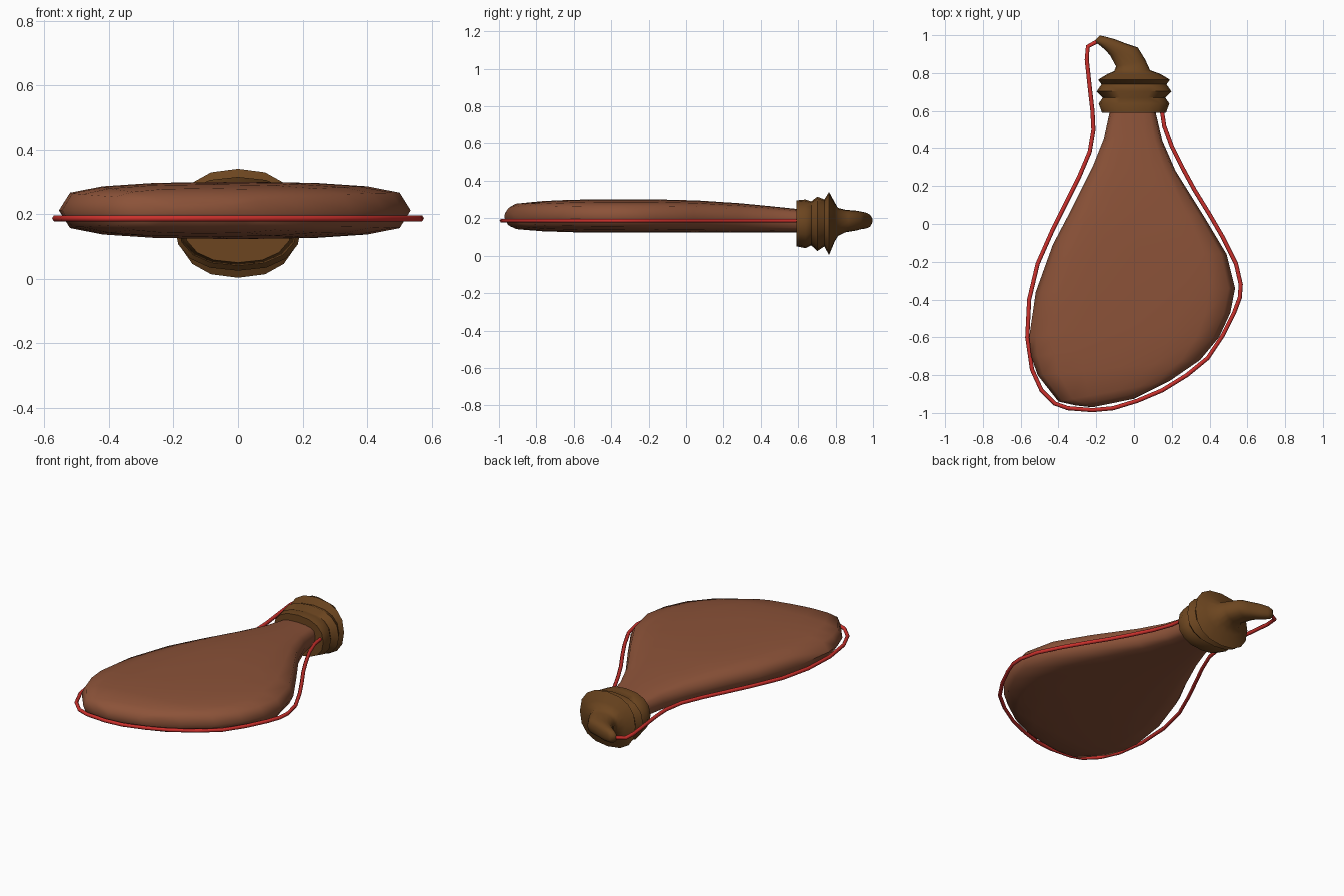
import bpy, bmesh, math


def material(name, rgb):
    m = bpy.data.materials.new(name)
    m.diffuse_color = (*rgb, 1)
    return m


def spow(v, e):
    return math.copysign(abs(v) ** e, v) if abs(v) > 1e-6 else 0.0


def loft(name, rows, mat, ex=1.0, ez=1.0, sides=16, angle=60):
    """Skin over rows of (left x, left y, right x, right y, bottom z, top z)."""
    bm = bmesh.new()
    rings = []
    for lx, ly, rx, ry, z0, z1 in rows:
        ring = []
        for k in range(sides):
            a = 2 * math.pi * k / sides
            u = (1 + spow(math.cos(a), ex)) / 2
            z = (z0 + z1) / 2 + (z1 - z0) / 2 * spow(math.sin(a), ez)
            ring.append(bm.verts.new((lx + (rx - lx) * u, ly + (ry - ly) * u, z)))
        rings.append(ring)
    for a, b in zip(rings, rings[1:]):
        for k in range(sides):
            n = (k + 1) % sides
            bm.faces.new((a[k], a[n], b[n], b[k]))
    bm.faces.new(rings[0])
    bm.faces.new(rings[-1])
    bmesh.ops.recalc_face_normals(bm, faces=bm.faces)
    me = bpy.data.meshes.new(name)
    bm.to_mesh(me)
    bm.free()
    ob = bpy.data.objects.new(name, me)
    bpy.context.collection.objects.link(ob)
    me.materials.append(mat)
    bpy.ops.object.select_all(action='DESELECT')
    bpy.context.view_layer.objects.active = ob
    ob.select_set(True)
    bpy.ops.object.shade_smooth_by_angle(angle=math.radians(angle))
    return ob


leather = material("leather", (0.26, 0.085, 0.04))
wood = material("wood", (0.15, 0.06, 0.014))
red = material("red_cord", (0.60, 0.03, 0.025))

# Flat leather bag, with rows slanting toward the lopsided bottom
loft("flask_body", [
    (-.125, .66, .11, .66, .125, .245),
    (-.13, .59, .115, .59, .125, .25),
    (-.16, .45, .15, .44, .125, .265),
    (-.22, .30, .22, .28, .125, .28),
    (-.33, .08, .37, .04, .125, .295),
    (-.43, -.11, .49, -.16, .123, .30),
    (-.52, -.36, .535, -.34, .123, .30),
    (-.555, -.60, .51, -.47, .123, .30),
    (-.545, -.70, .45, -.60, .127, .297),
    (-.51, -.80, .35, -.72, .13, .292),
    (-.40, -.94, .19, -.83, .14, .28),
    (-.31, -.96, .08, -.885, .155, .262),
    (-.22, -.97, 0, -.925, .185, .235),
], leather, 0.85, 0.5)

# Ridged collar, running into a stopper horn bent to the left
collar = [(.59, .17, .05, .295), (.64, .187, .04, .30), (.67, .165, .055, .29),
          (.703, .198, .025, .315), (.74, .172, .05, .30), (.765, .19, .003, .34),
          (.795, .14, .075, .285)]
loft("stopper", [(-w, y, w, y, z0, z1) for y, w, z0, z1 in collar] + [
    (-.105, .81, .085, .815, .105, .255),
    (-.095, .835, .06, .87, .125, .245),
    (-.125, .89, .02, .935, .135, .24),
    (-.15, .92, -.04, .955, .142, .235),
    (-.18, .945, -.10, .978, .145, .23),
    (-.20, .96, -.15, .992, .152, .222),
    (-.204, .975, -.18, .998, .17, .205),
], wood, 0.85, 0.85)

# Red cord from the stopper tip around the bag and back to the collar
path = [(-.19, .97), (-.245, .94), (-.25, .87), (-.235, .73), (-.22, .60), (-.215, .50),
        (-.235, .38), (-.29, .25), (-.36, .11), (-.43, -.03), (-.51, -.21), (-.555, -.40),
        (-.565, -.60), (-.54, -.77), (-.49, -.88), (-.42, -.95), (-.35, -.975), (-.22, -.985),
        (-.11, -.975), (.02, -.935), (.15, -.88), (.28, -.80), (.39, -.71), (.47, -.59),
        (.53, -.47), (.56, -.39), (.565, -.32), (.54, -.21), (.47, -.07), (.40, .05),
        (.32, .18), (.26, .29), (.20, .41), (.16, .52), (.145, .62)]
cu = bpy.data.curves.new("cord", 'CURVE')
cu.dimensions = '3D'
cu.bevel_depth = 0.011
cu.bevel_resolution = 1
cu.use_fill_caps = True
sp = cu.splines.new('POLY')
sp.points.add(len(path) - 1)
for p, (x, y) in zip(sp.points, path):
    p.co = (x, y, 0.187, 1)
cu.materials.append(red)
bpy.context.collection.objects.link(bpy.data.objects.new("cord", cu))
